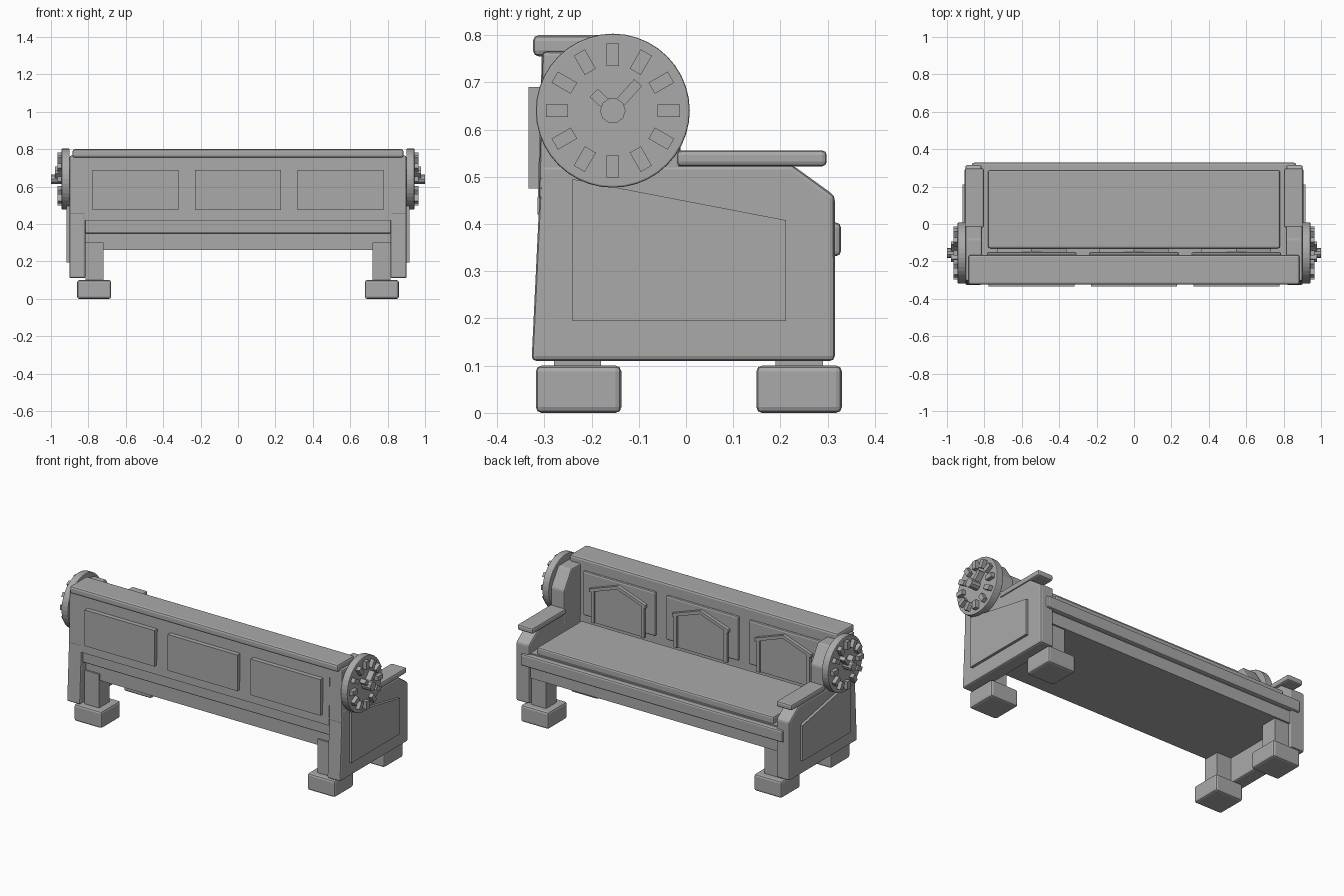
import bpy, bmesh, math
from mathutils import Matrix, Vector

cube = bpy.data.objects.get("Cube")
if cube:
    bpy.data.objects.remove(cube, do_unlink=True)

stone = bpy.data.materials.new("grey_stone")
stone.use_nodes = True
GREY = (0.4, 0.4, 0.4, 1)
stone.diffuse_color = GREY
stone.node_tree.nodes["Principled BSDF"].inputs["Base Color"].default_value = GREY


def finish(name, bm, bevel=0.0, segments=2):
    bmesh.ops.recalc_face_normals(bm, faces=bm.faces)
    mesh = bpy.data.meshes.new(name)
    bm.to_mesh(mesh)
    bm.free()
    mesh.materials.append(stone)
    ob = bpy.data.objects.new(name, mesh)
    bpy.context.collection.objects.link(ob)
    if bevel:
        mod = ob.modifiers.new("soft_edges", "BEVEL")
        mod.width = bevel
        mod.segments = segments
        mod.limit_method = "ANGLE"
    return ob


def box(name, xs, ys, zs, bevel=0.0):
    bm = bmesh.new()
    size = [b - a for a, b in (xs, ys, zs)]
    mid = [(a + b) / 2 for a, b in (xs, ys, zs)]
    bmesh.ops.create_cube(bm, size=1, matrix=Matrix.Translation(mid) @ Matrix.Diagonal((*size, 1)))
    return finish(name, bm, bevel)


def slab(name, outline, lo, hi, axis="x", bevel=0.0):
    """Extrude an outline: (y, z) points along x, or (x, z) points along y."""
    bm = bmesh.new()
    place = (lambda a, b: (lo, a, b)) if axis == "x" else (lambda a, b: (a, lo, b))
    face = bm.faces.new([bm.verts.new(place(a, b)) for a, b in outline])
    new = bmesh.ops.extrude_face_region(bm, geom=[face])["geom"]
    move = Vector((hi - lo, 0, 0) if axis == "x" else (0, hi - lo, 0))
    bmesh.ops.translate(bm, vec=move, verts=[g for g in new if isinstance(g, bmesh.types.BMVert)])
    return finish(name, bm, bevel)


def mirrored(ob):
    mod = ob.modifiers.new("both_sides", "MIRROR")
    return ob


DIAL_Y, DIAL_Z = -0.155, 0.64


def disc(name, radius, x0, x1, sides, bevel=0.0):
    bm = bmesh.new()
    turn = Matrix.Translation(((x0 + x1) / 2, DIAL_Y, DIAL_Z)) @ Matrix.Rotation(math.pi / 2, 4, "Y")
    bmesh.ops.create_cone(bm, cap_ends=True, segments=sides, radius1=radius,
                          radius2=radius, depth=x1 - x0, matrix=turn)
    return mirrored(finish(name, bm, bevel))


def spokes(name, angles, r0, r1, width, x0, x1):
    """Radial bars on the dial, angles in degrees from +y towards +z."""
    bm = bmesh.new()
    for angle in angles:
        place = (Matrix.Translation(((x0 + x1) / 2, DIAL_Y, DIAL_Z))
                 @ Matrix.Rotation(math.radians(angle), 4, "X")
                 @ Matrix.Translation((0, (r0 + r1) / 2, 0))
                 @ Matrix.Diagonal((x1 - x0, r1 - r0, width, 1)))
        bmesh.ops.create_cube(bm, size=1, matrix=place)
    return mirrored(finish(name, bm))


# Backrest with its top rail
slab("backrest", [(-0.315, 0.42), (-0.165, 0.42), (-0.165, 0.77), (-0.305, 0.77)], -0.82, 0.82)
box("top_rail", (-0.885, 0.885), (-0.324, -0.165), (0.755, 0.8), 0.012)

# Three panels on each face of the backrest, with gabled mouldings inside
for i, cx in enumerate((-0.547, 0, 0.547)):
    tag = ("right", "middle", "left")[i]
    box(f"rear_panel_{tag}", (cx - 0.23, cx + 0.23), (-0.334, -0.29), (0.475, 0.69))
    box(f"inner_panel_{tag}", (cx - 0.24, cx + 0.24), (-0.17, -0.15), (0.47, 0.735), 0.01)
    gable = [(cx - 0.17, 0.45), (cx + 0.17, 0.45), (cx + 0.17, 0.64), (cx, 0.7), (cx - 0.17, 0.64)]
    slab(f"gable_panel_{tag}", gable, -0.152, -0.144, "y")
    roof = [(cx - 0.185, 0.63), (cx, 0.695), (cx + 0.185, 0.63),
            (cx + 0.185, 0.65), (cx, 0.715), (cx - 0.185, 0.65)]
    slab(f"gable_roof_{tag}", roof, -0.152, -0.13, "y")
    for side in (-1, 1):
        px = cx + side * 0.165
        box(f"gable_post_{tag}_{'left' if side > 0 else 'right'}",
            (px - 0.01, px + 0.01), (-0.152, -0.134), (0.45, 0.64))

# Seat, apron and rails
box("seat", (-0.78, 0.78), (-0.13, 0.29), (0.4, 0.45), 0.01)
box("seat_base", (-0.82, 0.82), (-0.27, 0.3), (0.26, 0.41))
box("front_rail", (-0.865, 0.865), (0.28, 0.328), (0.332, 0.403), 0.01)
box("rear_rail", (-0.82, 0.82), (-0.295, -0.2), (0.35, 0.425), 0.008)

# End walls, each with an upright wing behind the armrest
end = [(-0.327, 0.11), (0.315, 0.11), (0.315, 0.46), (0.225, 0.525), (-0.165, 0.525), (-0.307, 0.525)]
mirrored(slab("end_wall", end, 0.815, 0.902, bevel=0.01))
wing = [(-0.312, 0.45), (-0.012, 0.45), (-0.012, 0.66), (-0.08, 0.765), (-0.304, 0.765)]
mirrored(slab("wing", wing, 0.812, 0.9, bevel=0.008))
inset = [(-0.24, 0.195), (0.212, 0.195), (0.212, 0.408), (-0.24, 0.495)]
mirrored(slab("end_panel", inset, 0.89, 0.918))
mirrored(box("armrest", (0.803, 0.905), (-0.02, 0.298), (0.522, 0.556), 0.01))

# Legs and feet
for tag, leg, foot in (("rear", (-0.28, -0.18), (-0.318, -0.137)),
                       ("front", (0.19, 0.29), (0.149, 0.33))):
    mirrored(box(f"{tag}_leg", (0.72, 0.815), leg, (0.08, 0.3)))
    mirrored(box(f"{tag}_foot", (0.678, 0.86), foot, (0, 0.1), 0.012))

# Clock-like dials on the ends
disc("dial", 0.163, 0.9, 0.943, 40, 0.004)
spokes("hour_marks", range(0, 360, 30), 0.095, 0.142, 0.027, 0.93, 0.966)
spokes("long_hand", [48], 0.0, 0.08, 0.022, 0.93, 0.978)
spokes("short_hand", [137], 0.0, 0.055, 0.024, 0.93, 0.978)
disc("hub", 0.027, 0.93, 1.0, 10)
